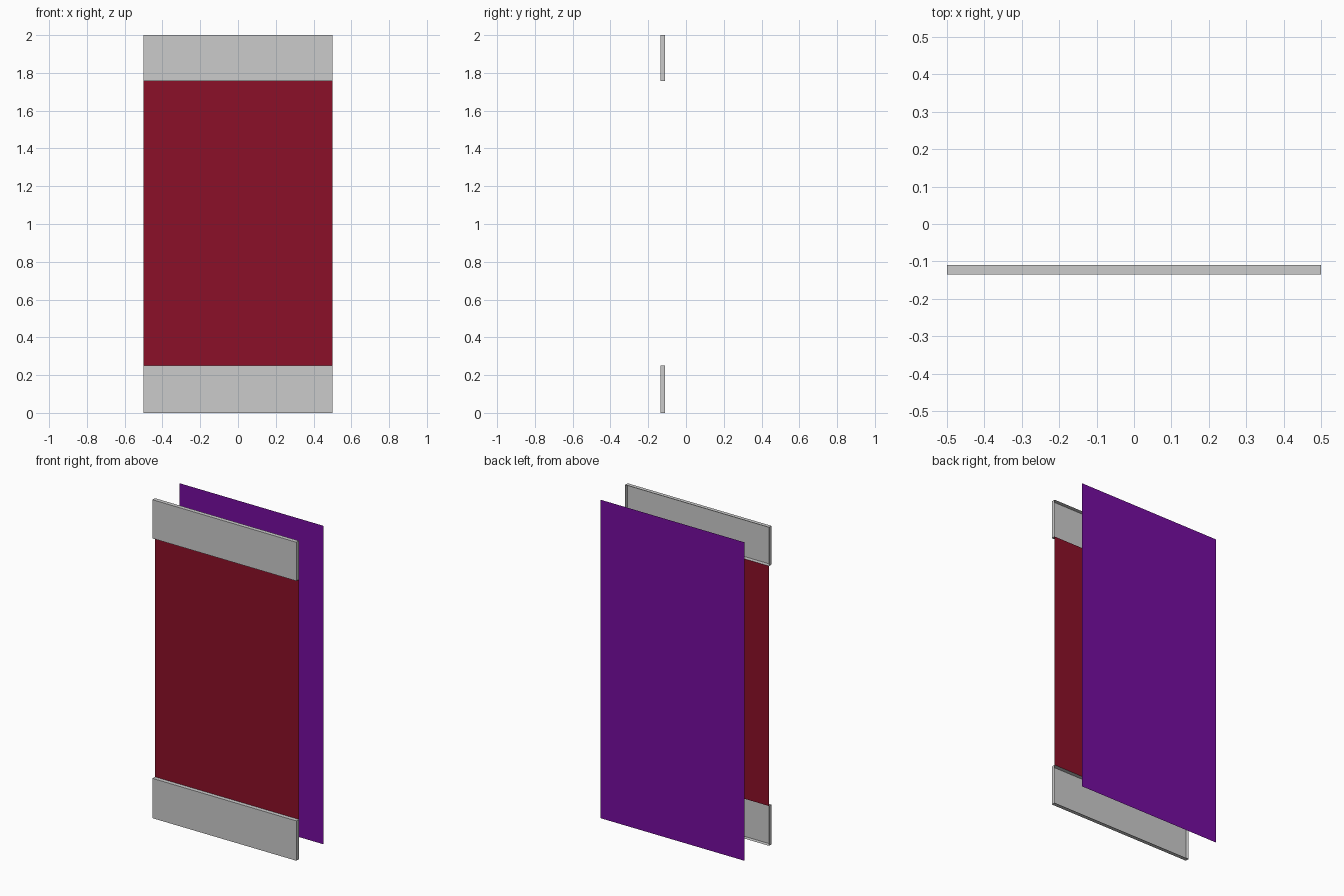
import bpy
import bmesh

if "Cube" in bpy.data.objects:
    bpy.data.objects.remove(bpy.data.objects["Cube"])

HALF_W = 0.5
PANEL_Y = -0.11    # plane of the front panel
BORDER_Y = -0.135  # front of the raised borders
BACK_Y = 0.135


def make_material(name, color):
    mat = bpy.data.materials.new(name)
    mat.diffuse_color = (*color, 1.0)
    mat.use_nodes = True
    mat.node_tree.nodes["Principled BSDF"].inputs["Base Color"].default_value = mat.diffuse_color
    return mat


def make_sheet(name, y, z0, z1, depth=0.0, face_back=False, mat=None):
    """Upright rectangle, optionally extruded forward into an open-backed tray."""
    bm = bmesh.new()
    corners = [(-HALF_W, z0), (HALF_W, z0), (HALF_W, z1), (-HALF_W, z1)]
    if face_back:
        corners.reverse()
    face = bm.faces.new([bm.verts.new((x, y, z)) for x, z in corners])
    if depth:
        front = bmesh.ops.extrude_face_region(bm, geom=[face])["geom"]
        verts = [v for v in front if isinstance(v, bmesh.types.BMVert)]
        bmesh.ops.translate(bm, verts=verts, vec=(0, -depth, 0))
        # the extrusion leaves the back open
        if face.is_valid:
            bmesh.ops.delete(bm, geom=[face], context='FACES_ONLY')
    mesh = bpy.data.meshes.new(name)
    bm.to_mesh(mesh)
    bm.free()
    obj = bpy.data.objects.new(name, mesh)
    bpy.context.collection.objects.link(obj)
    if mat:
        mesh.materials.append(mat)
    return obj


red = make_material("dark_red", (0.26, 0.005, 0.021))
purple = make_material("purple", (0.18, 0.004, 0.35))

# raised grey borders, extruded forward from the front panel
depth = PANEL_Y - BORDER_Y
make_sheet("bottom_border", PANEL_Y, 0.0, 0.25, depth)
make_sheet("top_border", PANEL_Y, 1.757, 2.0, depth)

# front panel between the borders
make_sheet("front_panel", PANEL_Y, 0.25, 1.757, mat=red)

# full-height back panel
make_sheet("back_panel", BACK_Y, 0.0, 2.0, face_back=True, mat=purple)
